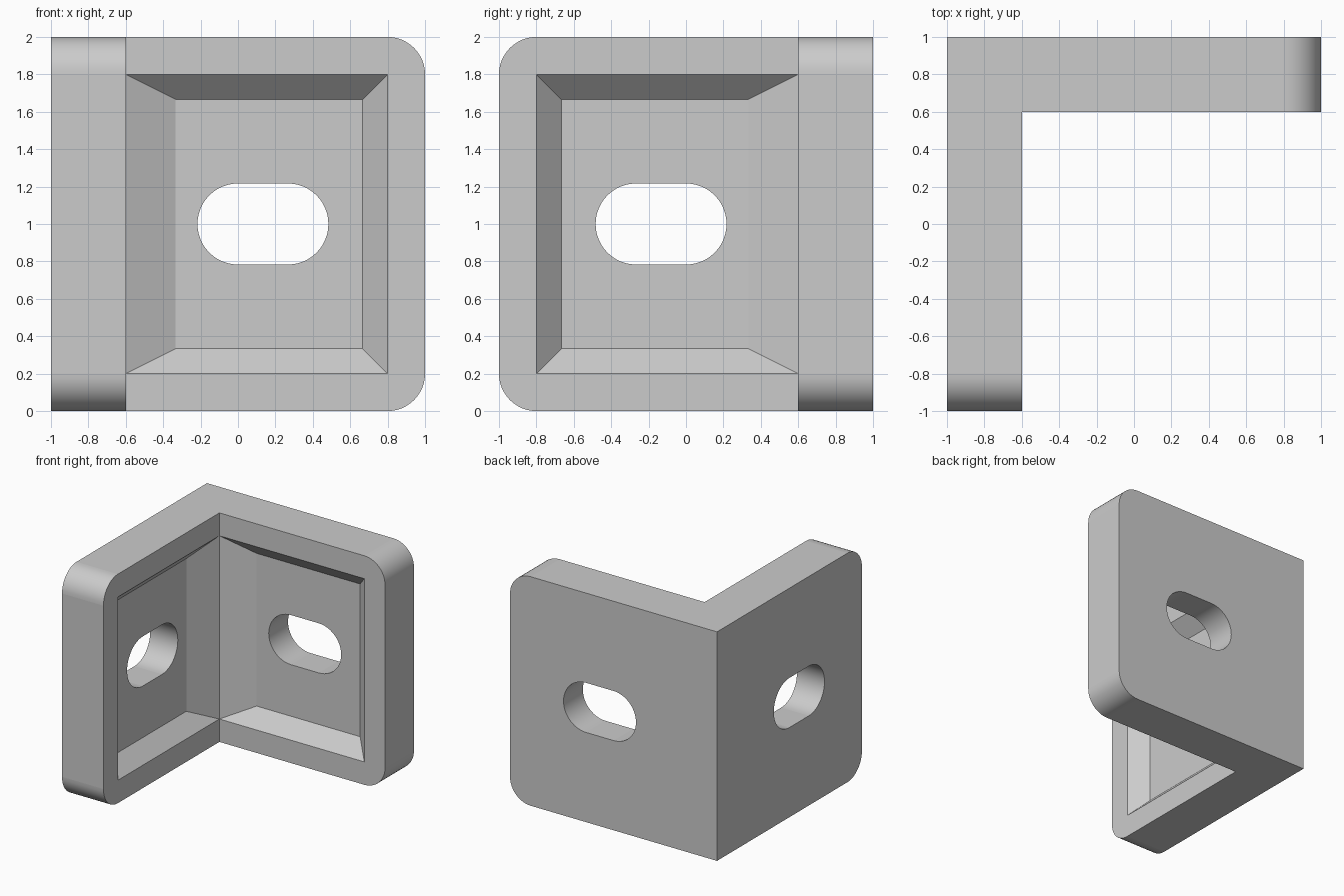
import bpy, bmesh
from math import cos, sin, radians, dist

cube = bpy.data.objects.get("Cube")
if cube:
    bpy.data.objects.remove(cube, do_unlink=True)

STEPS = 12
BACK, FRONT, FLOOR = 1.0, 0.6, 0.7333   # depths of the outer face, rim and pocket floor
CENTRE, HALF, RADIUS = 0.1333, 0.1333, 0.2167  # slot

bm = bmesh.new()


def arc(cx, cz, r, start):
    """Quarter circle, counter-clockwise from the start angle."""
    angles = [radians(start + 90 * i / STEPS) for i in range(STEPS + 1)]
    return [(cx + r * cos(a), cz + r * sin(a)) for a in angles]


def outline(corner):
    """Lower and upper halves of a plate edge, from the mitre round to the mitre."""
    lower = [(corner, 0)] + arc(0.8, 0.2, 0.2, -90)
    upper = arc(0.8, 1.8, 0.2, 0) + [(corner, 2)]
    return lower, upper


def build_arm(place):
    def face(points, smooth=False):
        f = bm.faces.new([bm.verts.new(place(*p)) for p in points])
        f.smooth = smooth

    def flat(points, y):
        face([(x, y, z) for x, z in points])

    def strip(a, ya, b, yb):
        """Wall between two matching point lists; short segments are curved."""
        for i in range(len(a) - 1):
            quad = [(*a[i], ya), (*a[i + 1], ya), (*b[i + 1], yb), (*b[i], yb)]
            if dist(a[i], a[i + 1]) > 1e-5:
                face([(x, y, z) for x, z, y in quad], dist(a[i], a[i + 1]) < 0.1)

    slot_top = (arc(CENTRE + HALF, 1, RADIUS, 0) + arc(CENTRE - HALF, 1, RADIUS, 90))
    slot_low = (arc(CENTRE - HALF, 1, RADIUS, 180) + arc(CENTRE + HALF, 1, RADIUS, 270))

    # Outer edge of the plate
    back_low, back_top = outline(-1)
    front_low, front_top = outline(-0.6)
    strip(back_low + back_top, BACK, front_low + front_top, FRONT)

    # Rim around the pocket, then sloped pocket walls
    mouth = [(-0.6, 1.8), (0.8, 1.8), (0.8, 0.2), (-0.6, 0.2)]
    floor = [(-0.3333, 1.6667), (0.6667, 1.6667), (0.6667, 0.3333), (-0.3333, 0.3333)]
    flat(front_low + front_top[1:] + mouth if front_low[-1] == front_top[0]
         else front_low + front_top + mouth, FRONT)
    strip(mouth + mouth[:1], FRONT, floor + floor[:1], FLOOR)

    # Pocket floor and outer face, each split around the slot
    for low, top, y in ((floor[3:1:-1], floor[1::-1], FLOOR), (back_low, back_top, BACK)):
        flat(low + slot_low[::-1], y)
        flat(top + slot_top[::-1], y)
        flat([low[0], top[-1], slot_low[0]], y)
        flat([low[-1], top[0], slot_top[0]], y)

    # Slot wall
    strip(slot_top + slot_low, FLOOR, slot_top + slot_low, BACK)


# Two arms mirrored across the corner mitre
build_arm(lambda x, y, z: (x, y, z))
build_arm(lambda x, y, z: (-y, -x, z))
bmesh.ops.remove_doubles(bm, verts=bm.verts[:], dist=0.0005)
bmesh.ops.recalc_face_normals(bm, faces=bm.faces[:])

mesh = bpy.data.meshes.new("corner_bracket")
bm.to_mesh(mesh)
bm.free()
bracket = bpy.data.objects.new("corner_bracket", mesh)
bpy.context.collection.objects.link(bracket)

# Plain grey
grey = bpy.data.materials.new("light_grey")
grey.use_nodes = True
colour = (0.6, 0.6, 0.6, 1)
grey.diffuse_color = colour
grey.node_tree.nodes["Principled BSDF"].inputs["Base Color"].default_value = colour
mesh.materials.append(grey)
